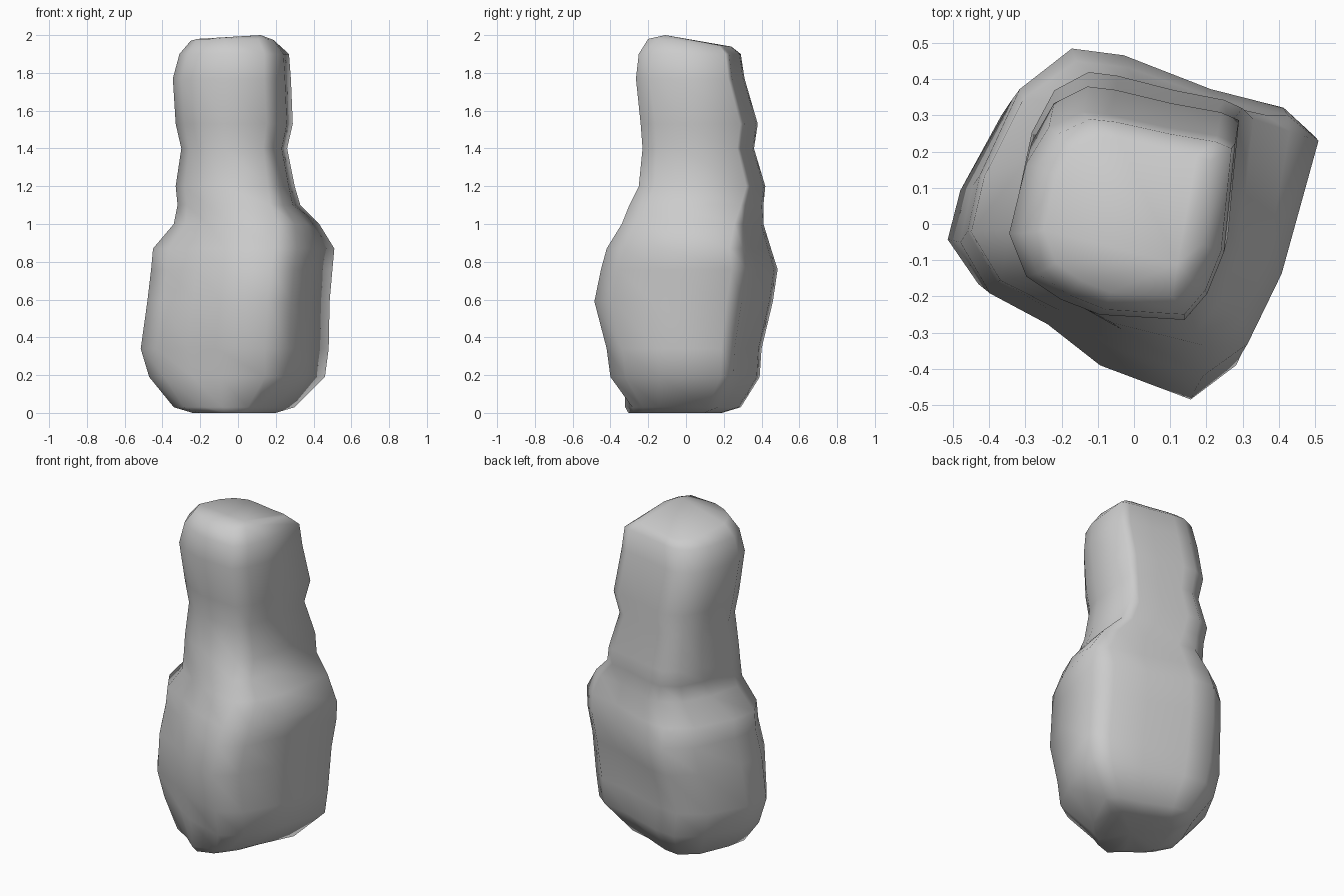
import bpy, bmesh

if "Cube" in bpy.data.objects:
    bpy.data.objects.remove(bpy.data.objects["Cube"])

# Cross-section outlines in unit extents: wide lower body and narrow neck
BODY = [(1, .48), (.78, -.35), (.58, -.8), (.32, -1), (-.2, -.8), (-.5, -.56), (-.83, -.38),
        (-1, -.08), (-.93, .25), (-.7, .76), (-.4, 1), (-.1, .96), (.4, .76), (.82, .65)]
NECK = [(1, .7), (.9, -.35), (.75, -.75), (.55, -1), (-.2, -.95), (-.55, -.8), (-.85, -.58),
        (-1, -.17), (-.85, .5), (-.65, .85), (-.35, 1), (-.1, .97), (.4, .85), (.84, .77)]

# Levels: z, x min, x max, y min, y max
LEVELS = [
    (.00, -.24, .20, -.36, .19),
    (.03, -.34, .30, -.39, .29),
    (.19, -.47, .46, -.40, .39),
    (.34, -.515, .48, -.42, .40),
    (.59, -.48, .485, -.485, .46),
    (.76, -.46, .50, -.45, .485),
    (.87, -.45, .51, -.42, .45),
    (1.00, -.34, .43, -.34, .41),
    (1.10, -.32, .33, -.30, .41),
    (1.20, -.33, .30, -.25, .42),
    (1.40, -.30, .26, -.23, .36),
    (1.53, -.33, .29, -.24, .38),
    (1.77, -.345, .28, -.265, .31),
    (1.90, -.31, .27, -.25, .29),
    (1.98, -.25, .21, -.20, .24),
]


def build_bottle():
    bm = bmesh.new()
    rings = []
    for z, x0, x1, y0, y1 in LEVELS:
        t = min(max((z - .85) / .3, 0), 1)      # body outline fades into neck outline
        ring = []
        for (bx, by), (nx, ny) in zip(BODY, NECK):
            u, v = bx + (nx - bx) * t, by + (ny - by) * t
            if z < .1:                          # undercut of the front right base corner
                k = 1 - .5 * max(0, u - v - .7)
                u, v = u * k, v * k
            x = (x0 + x1) / 2 + u * (x1 - x0) / 2
            y = (y0 + y1) / 2 + v * (y1 - y0) / 2
            tilt = .12 * max(0, y + .1) if z > 1.95 else 0   # top slopes down to the back
            ring.append(bm.verts.new((x, y, z - tilt)))
        rings.append(ring)
    n = len(BODY)
    for a, b in zip(rings, rings[1:]):
        for i in range(n):
            bm.faces.new((a[i], a[(i + 1) % n], b[(i + 1) % n], b[i]))
    # Closed base and slightly domed top
    for ring, tip in ((rings[0], (-.03, -.06, 0)), (rings[-1], (.12, -.11, 2))):
        c = bm.verts.new(tip)
        for i in range(n):
            bm.faces.new((ring[i], ring[(i + 1) % n], c))
    bmesh.ops.recalc_face_normals(bm, faces=bm.faces)
    for f in bm.faces:
        f.smooth = True
    mesh = bpy.data.meshes.new("lumpy_bottle")
    bm.to_mesh(mesh)
    bm.free()
    obj = bpy.data.objects.new("lumpy_bottle", mesh)
    bpy.context.collection.objects.link(obj)


build_bottle()
